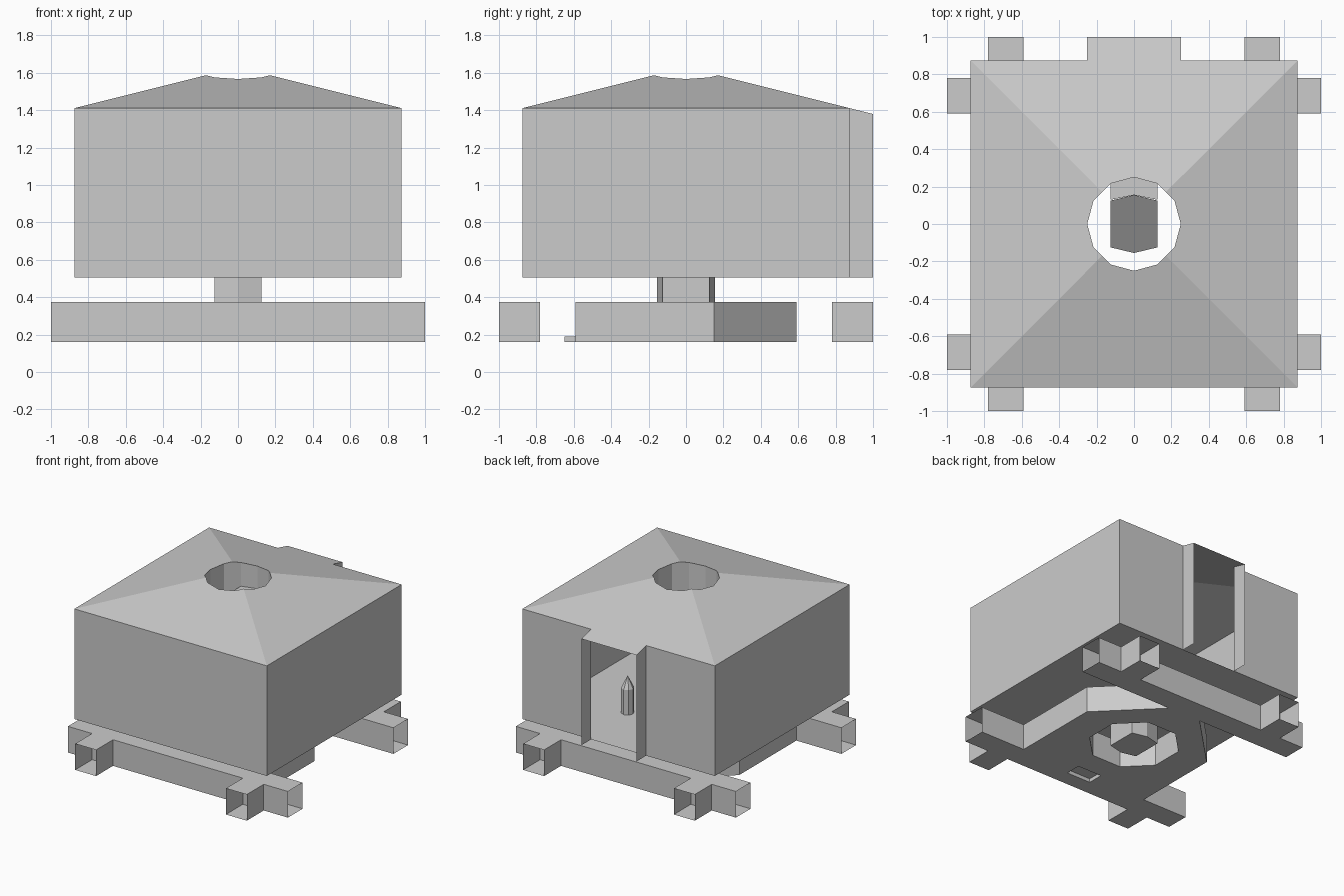
import bpy, bmesh, math
from mathutils import Vector

if "Cube" in bpy.data.objects:
    bpy.data.objects.remove(bpy.data.objects["Cube"], do_unlink=True)

GREY = bpy.data.materials.new("plain_grey")
GREY.use_nodes = True
GREY.diffuse_color = (0.6, 0.6, 0.6, 1)
GREY.node_tree.nodes["Principled BSDF"].inputs["Base Color"].default_value = (0.6, 0.6, 0.6, 1)


def add_object(name, bm):
    bmesh.ops.recalc_face_normals(bm, faces=bm.faces)
    mesh = bpy.data.meshes.new(name)
    bm.to_mesh(mesh)
    bm.free()
    mesh.materials.append(GREY)
    obj = bpy.data.objects.new(name, mesh)
    bpy.context.scene.collection.objects.link(obj)
    return obj


def prism(name, outline, z0, z1):
    """Upright prism; z1 is a height or a function of x and y."""
    top = z1 if callable(z1) else (lambda x, y: z1)
    bm = bmesh.new()
    lower = [bm.verts.new((x, y, z0)) for x, y in outline]
    upper = [bm.verts.new((x, y, top(x, y))) for x, y in outline]
    bm.faces.new(lower[::-1])
    bm.faces.new(upper)
    for i in range(len(outline)):
        j = (i + 1) % len(outline)
        bm.faces.new((lower[i], lower[j], upper[j], upper[i]))
    return add_object(name, bm)


def box(name, x0, x1, y0, y1, z0, z1):
    return prism(name, [(x0, y0), (x1, y0), (x1, y1), (x0, y1)], z0, z1)


def ring(count, radius, turn=0, cx=0, cy=0):
    angles = [turn + math.tau * i / count for i in range(count)]
    return [(cx + radius * math.cos(a), cy + radius * math.sin(a)) for a in angles]


def cut(obj, cutter):
    cutter.hide_render = True
    mod = obj.modifiers.new("cut", "BOOLEAN")
    mod.operation, mod.solver, mod.object = "DIFFERENCE", "EXACT", cutter
    bpy.context.view_layer.update()
    graph = bpy.context.evaluated_depsgraph_get()
    mesh = bpy.data.meshes.new_from_object(obj.evaluated_get(graph))
    obj.modifiers.clear()
    obj.data = mesh


def open_faces(obj, rule):
    """Remove the faces whose centre and normal satisfy the rule."""
    bm = bmesh.new()
    bm.from_mesh(obj.data)
    gone = [f for f in bm.faces if rule(f.calc_center_median(), f.normal)]
    bmesh.ops.delete(bm, geom=gone, context="FACES")
    bm.to_mesh(obj.data)
    bm.free()


LOW, HIGH = 0.16, 0.375       # base frame
FLOOR, EAVE = 0.505, 1.41     # house
WALL, PORCH = 0.875, 0.25
IN, OUT = 0.59, 0.78          # beam edges

# House shell with hipped roof and rear porch
bm = bmesh.new()
plan = [(-WALL, -WALL), (WALL, -WALL), (WALL, WALL), (PORCH, WALL),
        (PORCH, 1), (-PORCH, 1), (-PORCH, WALL), (-WALL, WALL)]
low = [bm.verts.new((x, y, FLOOR)) for x, y in plan]
top = [bm.verts.new((x, y, EAVE - 0.25 * max(0, y - WALL))) for x, y in plan]
apex = bm.verts.new((0, 0, EAVE + 0.25 * WALL))
for i in range(8):
    j = (i + 1) % 8
    bm.faces.new((low[i], low[j], top[j], top[i]))
bm.faces.new([low[i] for i in (0, 1, 2, 3, 6, 7)])
bm.faces.new(low[3:7])
for i, j in ((0, 1), (1, 2), (7, 0)):
    bm.faces.new((top[i], top[j], apex))
bm.faces.new(top[2:] + [apex])
house = add_object("house_shell", bm)

# Round shaft through roof and floor
shaft = prism("shaft_cutter", ring(12, 0.25), 0.3, 2)
cut(house, shaft)
open_faces(house, lambda c, n: c.y > 0.99 or (c.y > 0.9 and n.z < -0.9))

# Base hub with chamfered rear corners and an eight-sided opening
hub = prism("base_hub", [(-IN, -IN), (IN, -IN), (IN, 0.15), (0.15, IN),
                         (-0.15, IN), (-IN, 0.15)], LOW, HIGH)
well = prism("well_cutter", ring(8, 0.35, math.pi / 8), 0, 1)
slot = box("slot_cutter", -0.11, 0.11, -0.65, -0.52, 0.1, 0.19)
cut(hub, well)
cut(hub, slot)
open_faces(hub, lambda c, n: abs(abs(c.y) - IN) < 0.001 and abs(n.y) > 0.9)

# Open-ended cross beams and stubs
for side, label in ((-1, "front"), (1, "rear")):
    y0, y1 = sorted((side * IN, side * OUT))
    beam = box(label + "_beam", -1, 1, y0, y1, LOW, HIGH)
    if side < 0:
        cut(beam, slot)
    open_faces(beam, lambda c, n: abs(c.x) > 0.99)
    for hand, word in ((-1, "right"), (1, "left")):
        x0, x1 = sorted((hand * IN, hand * OUT))
        y0, y1 = sorted((side * OUT, side))
        stub = box(f"{label}_{word}_stub", x0, x1, y0, y1, LOW, HIGH)
        open_faces(stub, lambda c, n: abs(n.y) > 0.9)

for cutter in (shaft, well, slot):
    bpy.data.objects.remove(cutter, do_unlink=True)

# Central column with a sloping top, and the block behind it
hexagon = [(0, -0.155), (0.125, -0.125), (0.125, 0.125), (0, 0.155),
           (-0.125, 0.125), (-0.125, -0.125)]
prism("centre_column", hexagon, LOW, lambda x, y: 1.26 + 0.7 * y)
prism("column_backing", [(0.125, 0.13), (0.125, 0.217), (0, 0.25),
                         (-0.125, 0.217), (-0.125, 0.13), (0, 0.155)], FLOOR, 1.38)

# Small pointed post standing on the floor
spot = Vector((0.3, 0.33))
prism("post_body", ring(8, 0.05, 0, *spot), FLOOR, 0.71)
bm = bmesh.new()
bmesh.ops.create_cone(bm, cap_ends=True, segments=8, radius1=0.05, radius2=0, depth=0.1)
bmesh.ops.translate(bm, verts=bm.verts, vec=(spot.x, spot.y, 0.76))
add_object("post_tip", bm)
